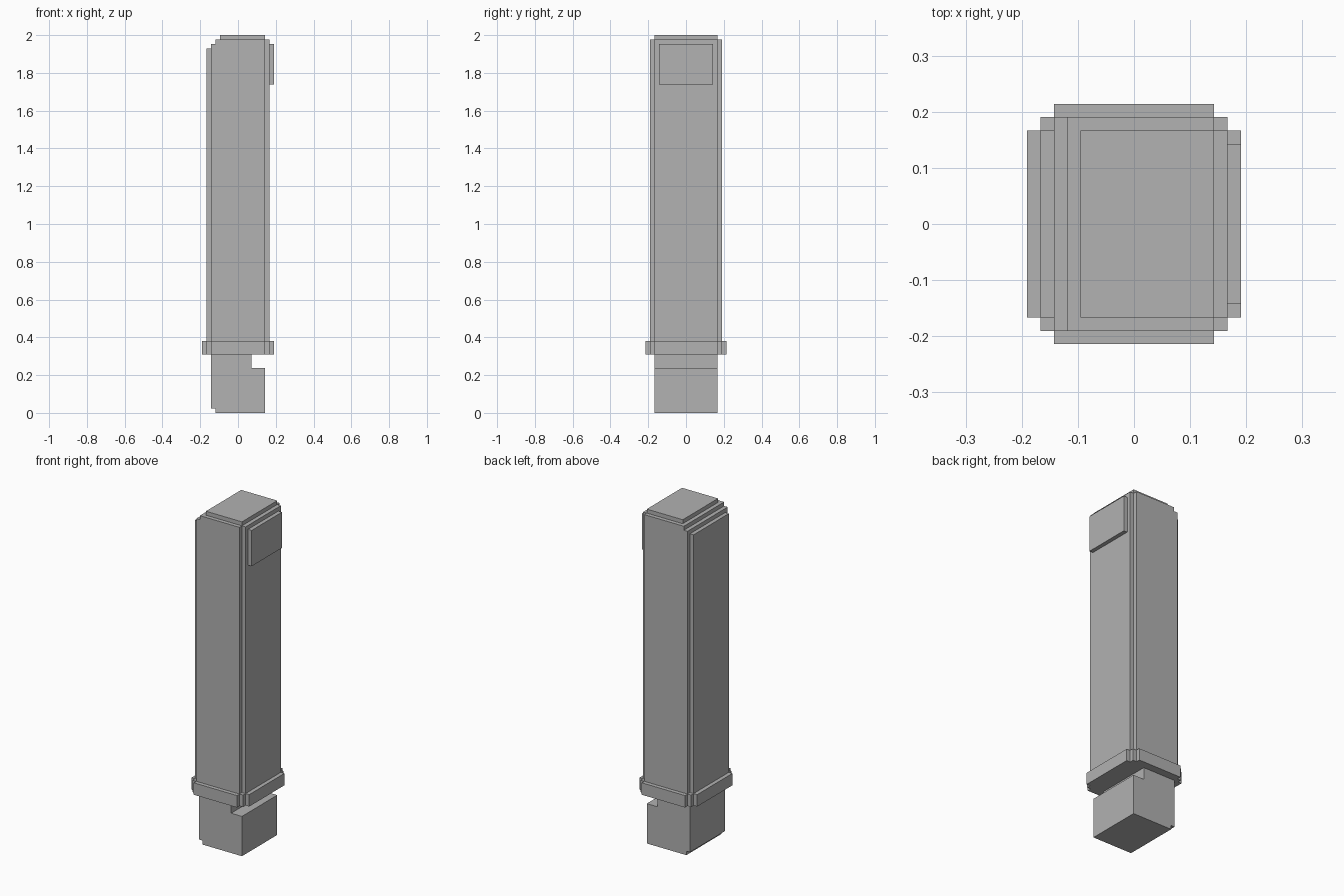
import bpy
import bmesh
from mathutils import Vector

cube = bpy.data.objects.get("Cube")
if cube:
    bpy.data.objects.remove(cube, do_unlink=True)

U = 1 / 42  # one step of the blocky grid

grey = bpy.data.materials.new("plain_grey")
grey.use_nodes = True
colour = (0.445, 0.445, 0.445, 1)
grey.diffuse_color = colour
grey.node_tree.nodes["Principled BSDF"].inputs["Base Color"].default_value = colour


def prism(name, outline, axis, start, end):
    """Extrude a flat outline (in grid steps) along y or z."""
    bm = bmesh.new()
    place = {"y": lambda a, b: (a, start, b), "z": lambda a, b: (a, b, start)}[axis]
    face = bm.faces.new([bm.verts.new(Vector(place(a, b)) * U) for a, b in outline])
    shift = Vector((0, end - start, 0) if axis == "y" else (0, 0, end - start)) * U
    out = bmesh.ops.extrude_face_region(bm, geom=[face])
    moved = [v for v in out["geom"] if isinstance(v, bmesh.types.BMVert)]
    bmesh.ops.translate(bm, verts=moved, vec=shift)
    bmesh.ops.recalc_face_normals(bm, faces=bm.faces)
    mesh = bpy.data.meshes.new(name)
    bm.to_mesh(mesh)
    bm.free()
    mesh.materials.append(grey)
    obj = bpy.data.objects.new(name, mesh)
    bpy.context.collection.objects.link(obj)
    return obj


def mirrored(corner):
    """Complete a plan outline from its +x +y corner."""
    right = corner + [(x, -y) for x, y in reversed(corner)]
    return right + [(-x, y) for x, y in reversed(right)]


# Base block with a notch on one side and a small step underneath
prism("base_block", [(-5, 0), (6, 0), (6, 10), (3, 10), (3, 13),
                     (-6, 13), (-6, 1), (-5, 1)], "y", -7, 7)

# Stepped collar around the foot of the shaft
prism("collar", mirrored([(6, 9), (6, 8), (7, 8), (7, 7), (8, 7)][::1]), "z", 13, 16)

# Shaft with a stair-stepped top edge
prism("shaft", [(-7, 16), (7, 16), (7, 83), (6, 83), (6, 84), (-4, 84),
                (-4, 83), (-5, 83), (-5, 82), (-6, 82), (-6, 81), (-7, 81)], "y", -7, 7)

# Raised panels on the front and back of the shaft
panel = [(-6, 16), (6, 16), (6, 83), (-5, 83), (-5, 82), (-6, 82)]
prism("front_panel", panel, "y", -8, -7)
prism("back_panel", panel, "y", 7, 8)

# Raised plate near the top of the left side
prism("side_plate", [(7, 73), (8, 73), (8, 82), (7, 82)], "y", -6, 6)
